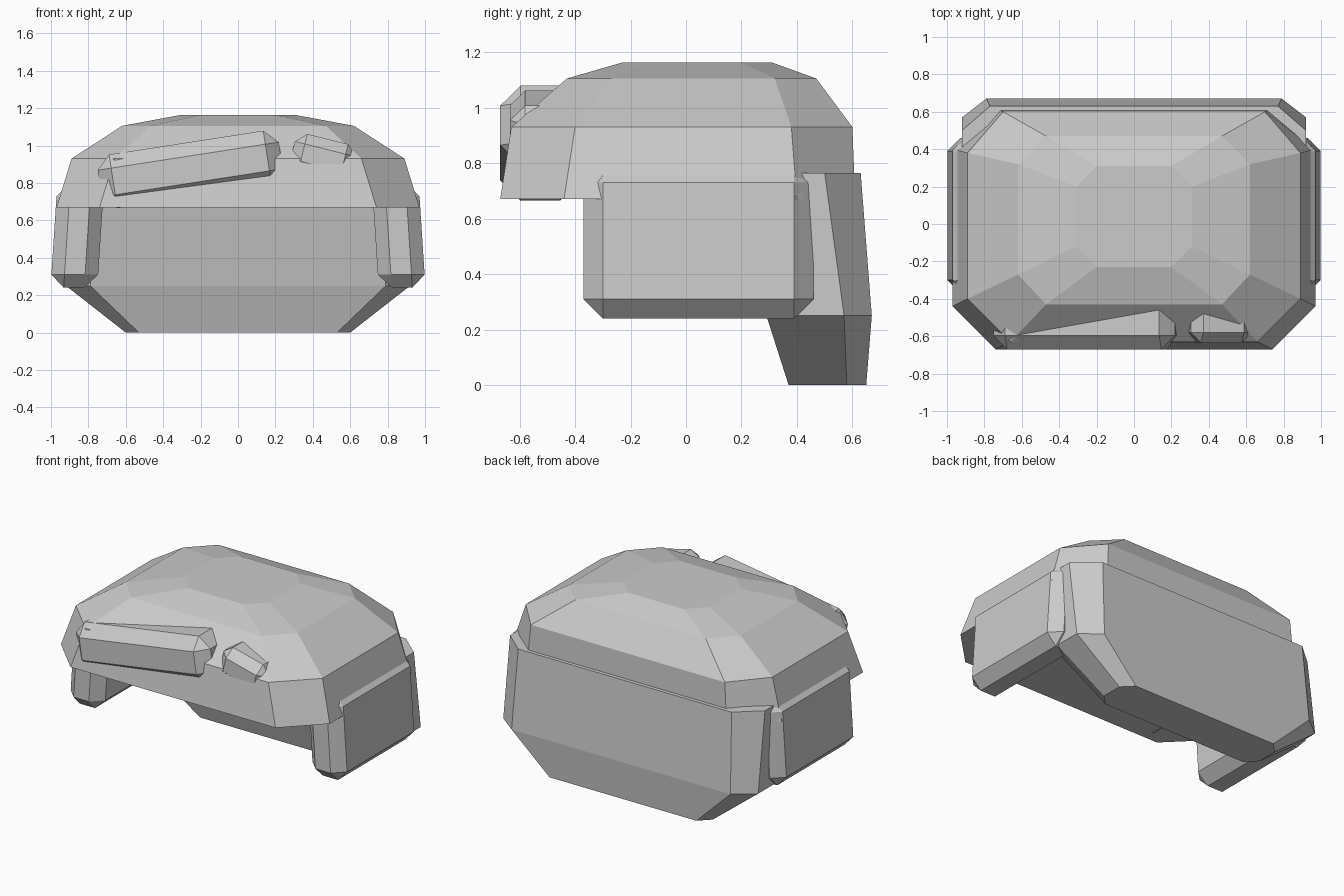
import bpy, bmesh, math
from mathutils import Matrix

if "Cube" in bpy.data.objects:
    bpy.data.objects.remove(bpy.data.objects["Cube"])


def finish(bm, name):
    bmesh.ops.recalc_face_normals(bm, faces=bm.faces)
    me = bpy.data.meshes.new(name)
    bm.to_mesh(me)
    bm.free()
    ob = bpy.data.objects.new(name, me)
    bpy.context.collection.objects.link(ob)
    return ob


def loft(name, rings):
    """Stack of octagons: z, half width, narrow half width at front / back,
    front y, front side y, back side y, back y."""
    bm = bmesh.new()
    loops = []
    for z, w, nf, nb, y0, y1, y2, y3 in rings:
        half = [(nf, y0), (w, y1), (w, y2), (nb, y3)]
        pts = half + [(-x, y) for x, y in reversed(half)]
        loops.append([bm.verts.new((x, y, z)) for x, y in pts])
    for a, b in zip(loops, loops[1:]):
        for i in range(8):
            j = (i + 1) % 8
            bm.faces.new((a[i], a[j], b[j], b[i]))
    bm.faces.new(loops[0][::-1])
    bm.faces.new(loops[-1])
    return finish(bm, name)


def block(name, centre, size, bevel, tilt=0.0, lean=0.0):
    """Bevelled box, turned about y by tilt degrees, x sheared by lean."""
    bm = bmesh.new()
    bmesh.ops.create_cube(bm, size=1)
    bmesh.ops.scale(bm, vec=size, verts=bm.verts)
    bmesh.ops.bevel(bm, geom=bm.edges[:], offset=bevel, segments=1,
                    profile=0.5, affect='EDGES')
    for v in bm.verts:
        v.co.x += lean * v.co.z
    m = Matrix.Translation(centre) @ Matrix.Rotation(math.radians(-tilt), 4, 'Y')
    bmesh.ops.transform(bm, matrix=m, verts=bm.verts)
    return finish(bm, name)


# Domed top of the hair
loft("hair_cap", [
    (0.67, 0.97, 0.74, 0.72, -0.67, -0.44, 0.40, 0.61),
    (0.93, 0.89, 0.66, 0.70, -0.63, -0.40, 0.38, 0.60),
    (1.105, 0.62, 0.47, 0.47, -0.43, -0.27, 0.32, 0.47),
    (1.163, 0.31, 0.20, 0.20, -0.23, -0.12, 0.20, 0.31),
])

# Back panel, narrowing towards the bottom
loft("back_panel", [
    (0.00, 0.60, 0.53, 0.53, 0.37, 0.44, 0.58, 0.65),
    (0.25, 0.92, 0.79, 0.79, 0.29, 0.39, 0.57, 0.67),
    (0.765, 0.92, 0.77, 0.77, 0.20, 0.33, 0.50, 0.63),
])

# Side panels over the ears
for s, side in ((-1, "left"), (1, "right")):
    block(side + "_side_panel", (s * 0.859, 0.045, 0.52),
          (0.25, 0.83, 0.56), 0.07, lean=-s * 0.065)

# Fringe locks across the front
block("large_fringe_lock", (-0.255, -0.525, 0.872), (0.98, 0.29, 0.29), 0.073, tilt=8.8)
block("small_fringe_lock", (0.455, -0.515, 0.935), (0.335, 0.24, 0.205), 0.055, tilt=-14)
